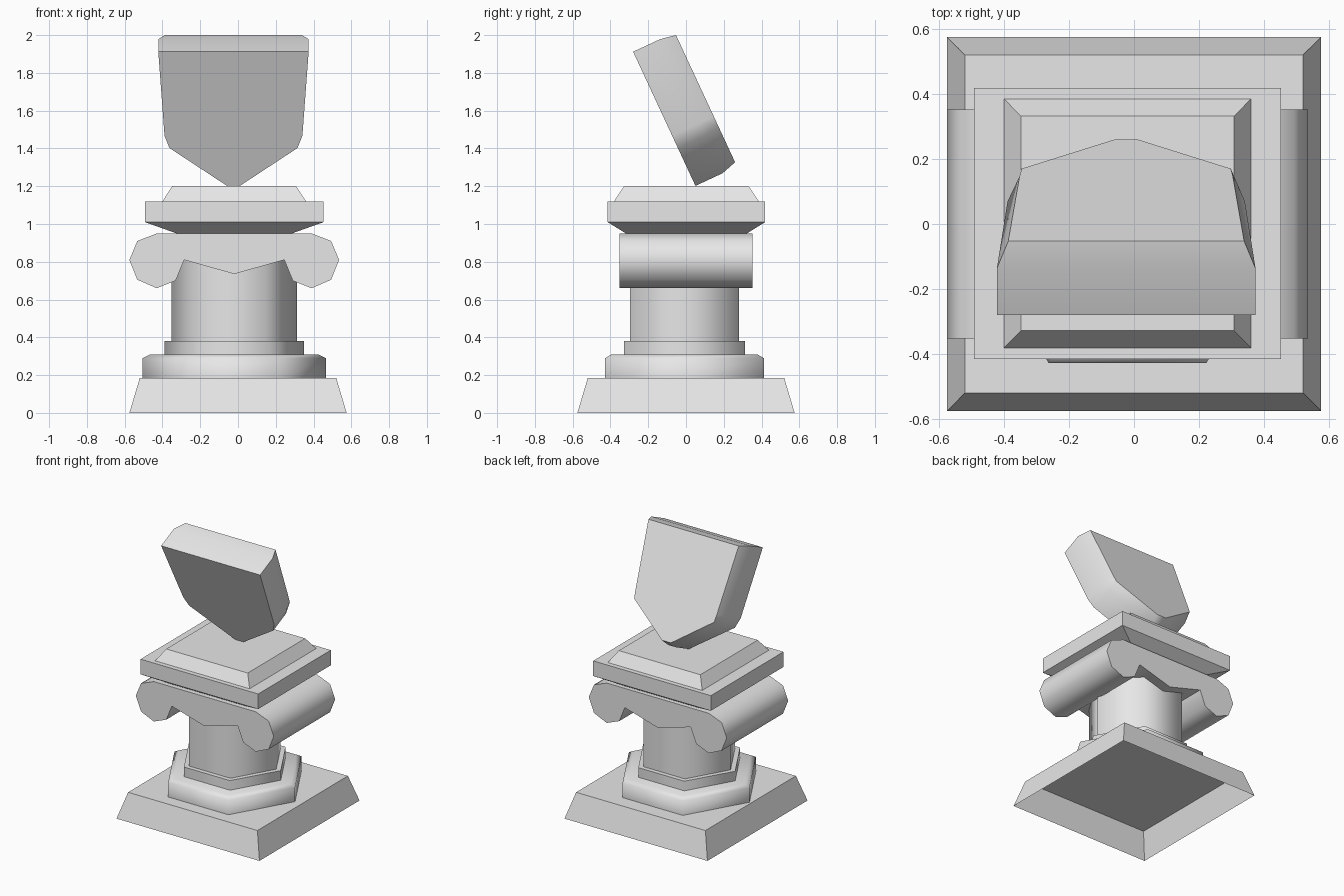
import bpy, bmesh
from math import cos, sin, pi, radians
from mathutils import Vector

cube = bpy.data.objects.get("Cube")
if cube:
    bpy.data.objects.remove(cube, do_unlink=True)

# One stone colour
stone = bpy.data.materials.new("grey_stone")
stone.use_nodes = True
GREY = (0.8, 0.8, 0.8, 1)
stone.diffuse_color = GREY
stone.node_tree.nodes["Principled BSDF"].inputs["Base Color"].default_value = GREY


def loft(name, rings, cap_start=True, smooth=None):
    """Skin a stack of matching rings and cap the ends."""
    bm = bmesh.new()
    loops = [[bm.verts.new(p) for p in ring] for ring in rings]
    for a, b in zip(loops, loops[1:]):
        n = len(a)
        for i in range(n):
            j = (i + 1) % n
            bm.faces.new((a[i], a[j], b[j], b[i]))
    if cap_start:
        bm.faces.new(loops[0][::-1])
    bm.faces.new(loops[-1])
    bmesh.ops.recalc_face_normals(bm, faces=bm.faces)
    mesh = bpy.data.meshes.new(name)
    bm.to_mesh(mesh)
    bm.free()
    mesh.materials.append(stone)
    obj = bpy.data.objects.new(name, mesh)
    bpy.context.collection.objects.link(obj)
    if smooth:
        bpy.ops.object.select_all(action='DESELECT')
        obj.select_set(True)
        bpy.context.view_layer.objects.active = obj
        bpy.ops.object.shade_smooth_by_angle(angle=radians(smooth))
    return obj


def rectangle(hx, hy, z, cx=0, cy=0):
    return [(cx + sx * hx, cy + sy * hy, z)
            for sx, sy in ((-1, -1), (1, -1), (1, 1), (-1, 1))]


def hexagon(r, z):
    return [(CX + r * cos(i * pi / 3), -0.008 + r * sin(i * pi / 3), z)
            for i in range(6)]


def mirrored(half):
    """Complete a half outline across its centre line."""
    return half + [(-x, v) for x, v in reversed(half) if x > 0]


CX = -0.02  # the column stands slightly off centre

# Hollow plinth, open underneath
loft("plinth", [rectangle(0.575, 0.575, 0), rectangle(0.52, 0.52, 0.185)],
     cap_start=False)

# Six-sided column with its base mouldings
for name, steps in (
        ("lower_moulding", ((0.485, 0.185), (0.485, 0.29), (0.445, 0.31))),
        ("upper_moulding", ((0.37, 0.31), (0.37, 0.38))),
        ("column_shaft", ((0.333, 0.38), (0.333, 0.94)))):
    loft(name, [hexagon(r, z) for r, z in steps], cap_start=False, smooth=62)

# Scroll capital, extruded front to back
scroll = mirrored([(0, 0.735), (0.265, 0.81), (0.31, 0.70), (0.41, 0.66),
                   (0.513, 0.705), (0.555, 0.81), (0.513, 0.91), (0.41, 0.95)])
loft("scroll_capital",
     [[(CX + x, y, z) for x, z in scroll] for y in (-0.353, 0.353)], smooth=50)

# Square top slab with flared underside and bevelled raised top
slab = ((0.305, 0.32, 0.95), (0.473, 0.417, 1.01), (0.473, 0.417, 1.12),
        (0.38, 0.383, 1.12), (0.328, 0.33, 1.2))
loft("top_slab", [rectangle(hx, hy, z, CX, 0.002) for hx, hy, z in slab])

# Leaning shield tablet: half width and distance down the face
rim = mirrored([(0.398, 0), (0.365, 0.49), (0.339, 0.562), (0.034, 0.783)])
back = mirrored([(0.363, 0.016), (0.328, 0.49), (0.322, 0.545), (0.036, 0.758)])
top_edge = Vector((CX - 0.004, -0.28, 1.912))
down = Vector((0, 0.4215, -0.907))
inward = Vector((0, 0.907, 0.4215))


def tablet_ring(outline, depth):
    return [top_edge + Vector((x, 0, 0)) + down * s + inward * depth
            for x, s in outline]


loft("shield_tablet", [tablet_ring(rim, 0), tablet_ring(rim, 0.158),
                       tablet_ring(back, 0.243)], smooth=50)
